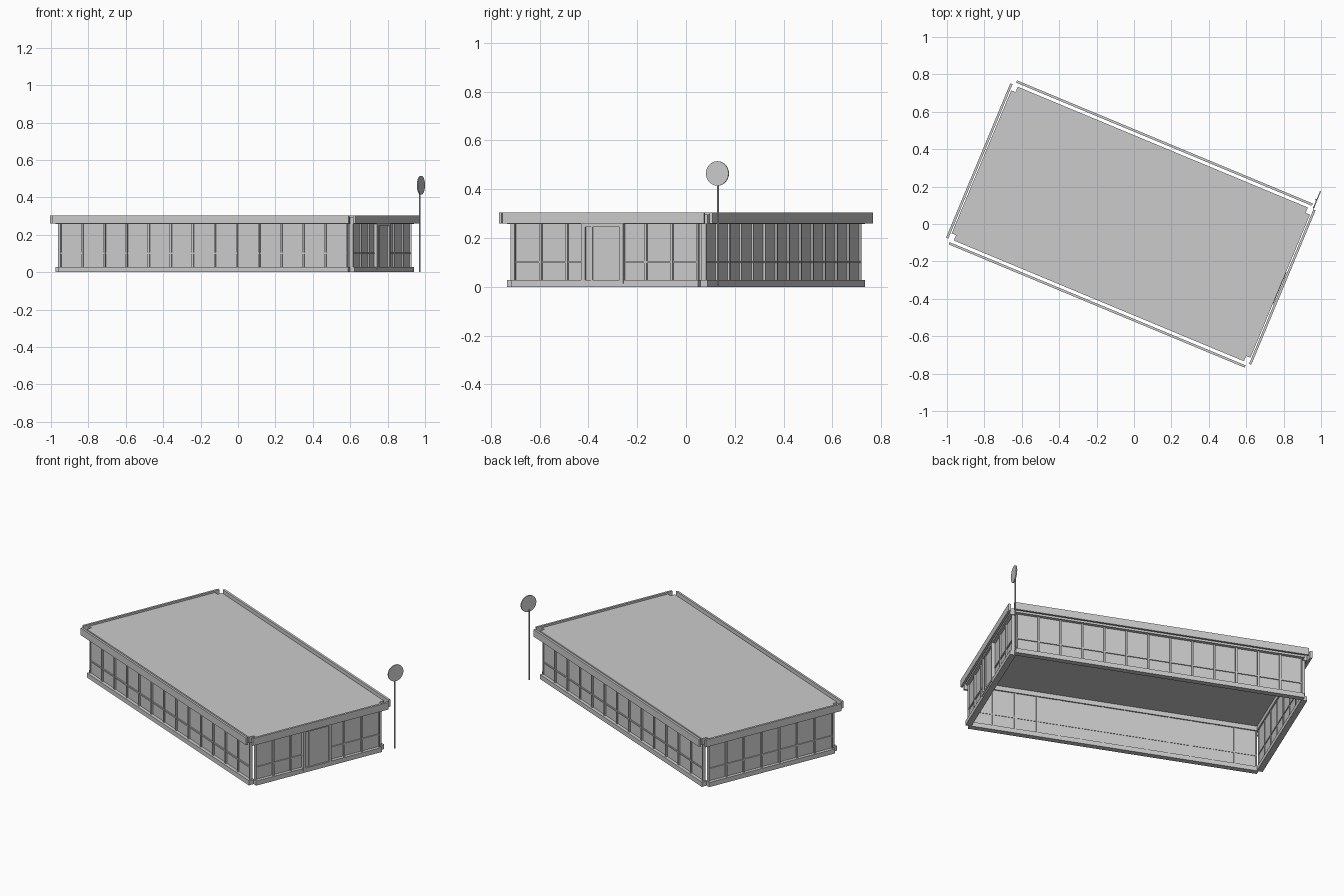
import bpy, bmesh, math
from mathutils import Matrix, Vector

if "Cube" in bpy.data.objects:
    bpy.data.objects.remove(bpy.data.objects["Cube"])

# building frame: turned about z, slightly off centre
FRAME = Matrix.Translation((-0.017, 0, 0)) @ Matrix.Rotation(math.radians(-22.6), 4, 'Z')


def add_part(name, boxes, frame=FRAME):
    """One object from axis-aligned boxes (x0, x1, y0, y1, z0, z1) in the given frame."""
    bm = bmesh.new()
    for x0, x1, y0, y1, z0, z1 in boxes:
        m = Matrix.Translation(((x0 + x1) / 2, (y0 + y1) / 2, (z0 + z1) / 2))
        m = m @ Matrix.Diagonal((x1 - x0, y1 - y0, z1 - z0, 1))
        bmesh.ops.create_cube(bm, size=1, matrix=m)
    bm.transform(frame)
    me = bpy.data.meshes.new(name)
    bm.to_mesh(me)
    bm.free()
    ob = bpy.data.objects.new(name, me)
    bpy.context.collection.objects.link(ob)
    return ob


def build_wall(side, angle, half, dist, bays, base_half, fascia_half, fascia_dist):
    """A wall along local x whose outside faces -y."""
    f = FRAME @ Matrix.Rotation(angle, 4, 'Z')
    d = dist
    # glazing panel
    add_part(side + "_wall_panel", [(-half, half, -d, -d + .006, .025, .262)], f)
    # mullions and horizontal rail
    step = 2 * half / bays
    bars = []
    for i in range(bays + 1):
        x = -half + i * step
        a, b = max(x - .005, -half), min(x + .005, half)
        bars.append((a, b, -d - .009, -d + .010, .025, .262))
    bars.append((-half, half, -d - .006, -d + .009, .098, .106))
    add_part(side + "_mullions", bars, f)
    # base kerb and head beam
    add_part(side + "_base", [(-base_half, base_half, -d - .02, -d + .014, 0, .028)], f)
    add_part(side + "_head_beam", [(-base_half, base_half, -d - .02, -d + .014, .258, .296)], f)
    # roof edge board
    add_part(side + "_fascia", [(-fascia_half, fascia_half, -fascia_dist - .007,
                                 -fascia_dist + .006, .26, .304)], f)


for side, ang in (("front", 0), ("back", math.pi)):
    build_wall(side, ang, .831, .425, 13, .84, .857, .468)
for side, ang in (("right", math.pi / 2), ("left", -math.pi / 2)):
    build_wall(side, ang, .408, .845, 7, .414, .447, .877)

# roof slab between the head beams
add_part("roof", [(-.833, .833, -.413, .413, .286, .296)])

# entrance door in the right wall: frame, leaf and inner stile
u0, u1 = .848, .868
add_part("door_frame", [(u0, u1, -.104, -.088, .014, .258),
                        (u0, u1, .066, .082, .014, .258),
                        (u0, u1, -.088, .066, .246, .258),
                        (u0, u1, -.088, .066, .014, .028)])
add_part("door_leaf", [(.846, .858, -.088, .066, .028, .246),
                       (.846, .863, -.063, -.055, .028, .246)])


def add_cylinder(name, radius, depth, matrix, sides):
    bm = bmesh.new()
    bmesh.ops.create_cone(bm, cap_ends=True, segments=sides, radius1=radius,
                          radius2=radius, depth=depth, matrix=matrix)
    me = bpy.data.meshes.new(name)
    bm.to_mesh(me)
    bm.free()
    ob = bpy.data.objects.new(name, me)
    bpy.context.collection.objects.link(ob)
    return ob


# sign pole and round disc facing along the building's length
add_cylinder("sign_pole", .0045, .43, Matrix.Translation((.972, .131, .215)), 10)
face = Vector((math.cos(math.radians(22.6)), -math.sin(math.radians(22.6)), 0))
disc = Matrix.Translation((.978, .129, .465)) @ face.to_track_quat('Z', 'Y').to_matrix().to_4x4()
add_cylinder("sign_disc", .05, .006, disc, 28)
